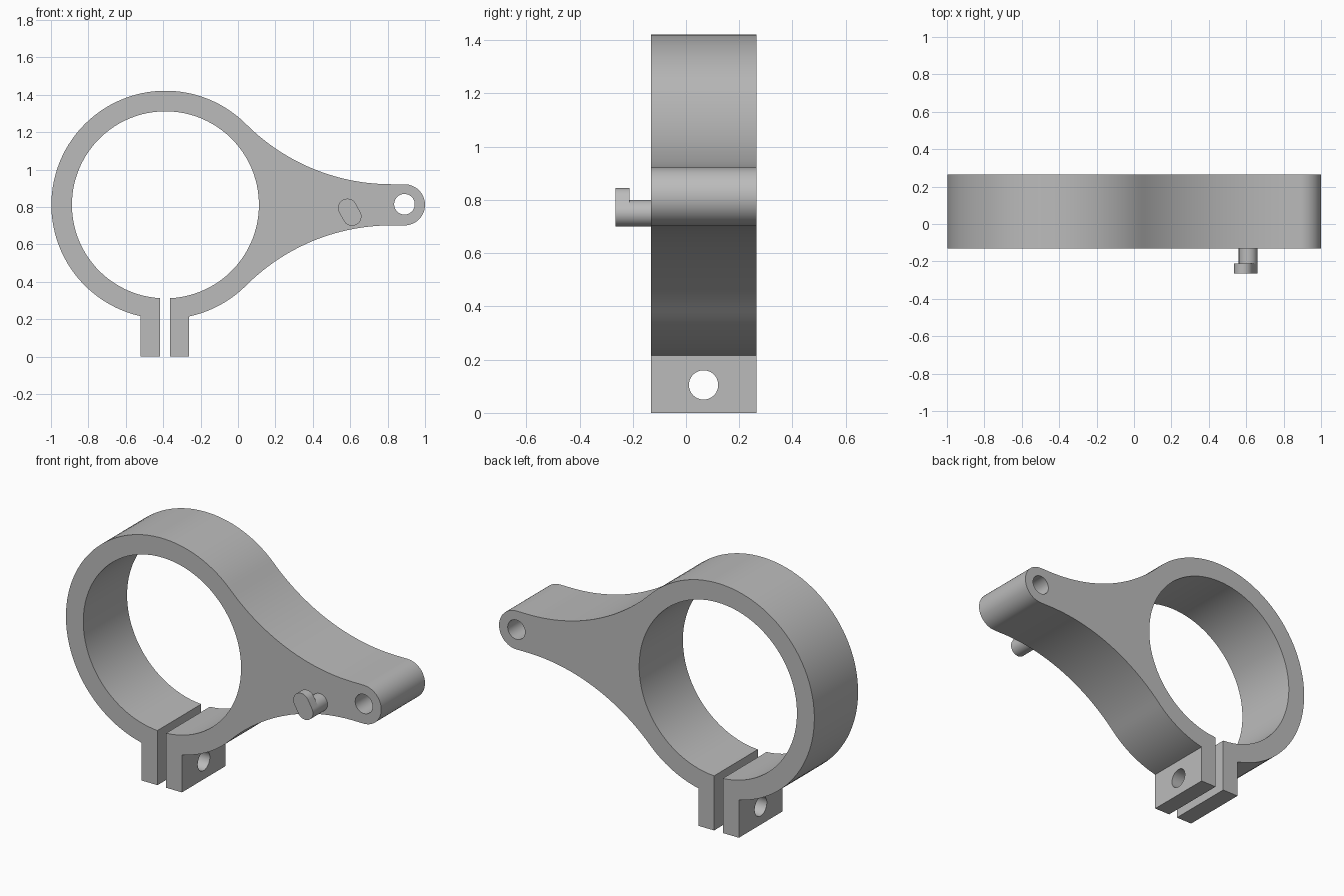
import bpy, bmesh
from math import acos, asin, atan2, cos, sin, pi, hypot

cube = bpy.data.objects.get("Cube")
if cube:
    bpy.data.objects.remove(cube)

grey = bpy.data.materials.new("plain grey")
grey.use_nodes = True
grey.diffuse_color = (0.5, 0.5, 0.5, 1)
grey.node_tree.nodes["Principled BSDF"].inputs["Base Color"].default_value = grey.diffuse_color

FRONT, BACK = -0.132, 0.264
CX, CZ = -0.388, 0.812            # ring centre
R_OUT, R_IN = 0.61, 0.5
TIP_X, TIP_R = 0.89, 0.11         # rounded arm end
FLAT_X = 0.82                     # where the arm's curve turns straight
SLIT = (-0.418, -0.363)
TABS = (-0.52, -0.263)


def arc(x, z, r, start, end, n):
    return [(x + r * cos(start + (end - start) * i / n),
             z + r * sin(start + (end - start) * i / n)) for i in range(n + 1)]


def extrude(name, outline, y0, y1):
    """Extrude an x-z outline along y."""
    bm = bmesh.new()
    face = bm.faces.new([bm.verts.new((x, y0, z)) for x, z in outline])
    side = bmesh.ops.extrude_face_region(bm, geom=[face])["geom"]
    for v in side:
        if isinstance(v, bmesh.types.BMVert):
            v.co.y = y1
    bmesh.ops.recalc_face_normals(bm, faces=bm.faces)
    mesh = bpy.data.meshes.new(name)
    bm.to_mesh(mesh)
    bm.free()
    obj = bpy.data.objects.new(name, mesh)
    bpy.context.collection.objects.link(obj)
    mesh.materials.append(grey)
    return obj


def activate(obj):
    bpy.ops.object.select_all(action='DESELECT')
    obj.select_set(True)
    bpy.context.view_layer.objects.active = obj


def combine(obj, other, operation):
    activate(obj)
    mod = obj.modifiers.new(operation.lower(), 'BOOLEAN')
    mod.operation, mod.solver, mod.object = operation, 'EXACT', other
    bpy.ops.object.modifier_apply(modifier=mod.name)
    bpy.data.objects.remove(other)


def drill(obj, location, rotation, radius, length):
    bpy.ops.mesh.primitive_cylinder_add(vertices=48, radius=radius, depth=length,
                                        location=location, rotation=rotation)
    cutter = bpy.context.object
    cutter.data.materials.append(grey)
    combine(obj, cutter, 'DIFFERENCE')


# Concave arm curve, tangent to the ring and to the straight arm end
dx = FLAT_X - CX
R_ARM = (dx**2 + TIP_R**2 - R_OUT**2) / (2 * (R_OUT - TIP_R))
rise = TIP_R + R_ARM
join = atan2(rise, dx)
upper = arc(FLAT_X, CZ + rise, R_ARM, -pi / 2, join - pi, 28)
lower = [(x, 2 * CZ - z) for x, z in reversed(upper)]

# Clamp outline: right tab, ring, arm, ring, left tab, bore
tab_a = [acos((x - CX) / R_OUT) for x in TABS]
slit_a = [acos((x - CX) / R_IN) for x in SLIT]
outline = [(SLIT[1], 0), (TABS[1], 0)]
outline += arc(CX, CZ, R_OUT, -tab_a[1], -join, 14)
outline += lower[1:]
outline += arc(TIP_X, CZ, TIP_R, -pi / 2, pi / 2, 24)
outline += upper
outline += arc(CX, CZ, R_OUT, join, 2 * pi - tab_a[0], 64)[1:]
outline += [(TABS[0], 0), (SLIT[0], 0)]
outline += arc(CX, CZ, R_IN, 2 * pi - slit_a[0], -slit_a[1], 96)
clamp = extrude("clamp_ring_with_arm", outline, FRONT, BACK)

# Hole in the arm end and bolt hole through both tabs
drill(clamp, (TIP_X, 0.066, CZ + 0.003), (pi / 2, 0, 0), 0.055, 1)
drill(clamp, (-0.39, 0.066, 0.105), (0, pi / 2, 0), 0.055, 0.6)

# Hook pin: round shaft with an oblong head leaning up and to the right
PX, PZ, PR = 0.61, 0.75, 0.05
HX, HZ = 0.585, 0.795
shaft = extrude("hook_pin_shaft", arc(PX, PZ, PR, 0, 2 * pi, 40)[:-1], -0.22, FRONT + 0.01)
lean = atan2(HZ - PZ, HX - PX)
head_outline = (arc(PX, PZ, PR, lean + pi / 2, lean + 3 * pi / 2, 20)
                + arc(HX, HZ, PR, lean - pi / 2, lean + pi / 2, 20))
head = extrude("hook_pin_head", head_outline, -0.264, -0.212)

for obj in (clamp, shaft, head):
    activate(obj)
    bpy.ops.object.shade_smooth_by_angle(angle=pi / 6)
